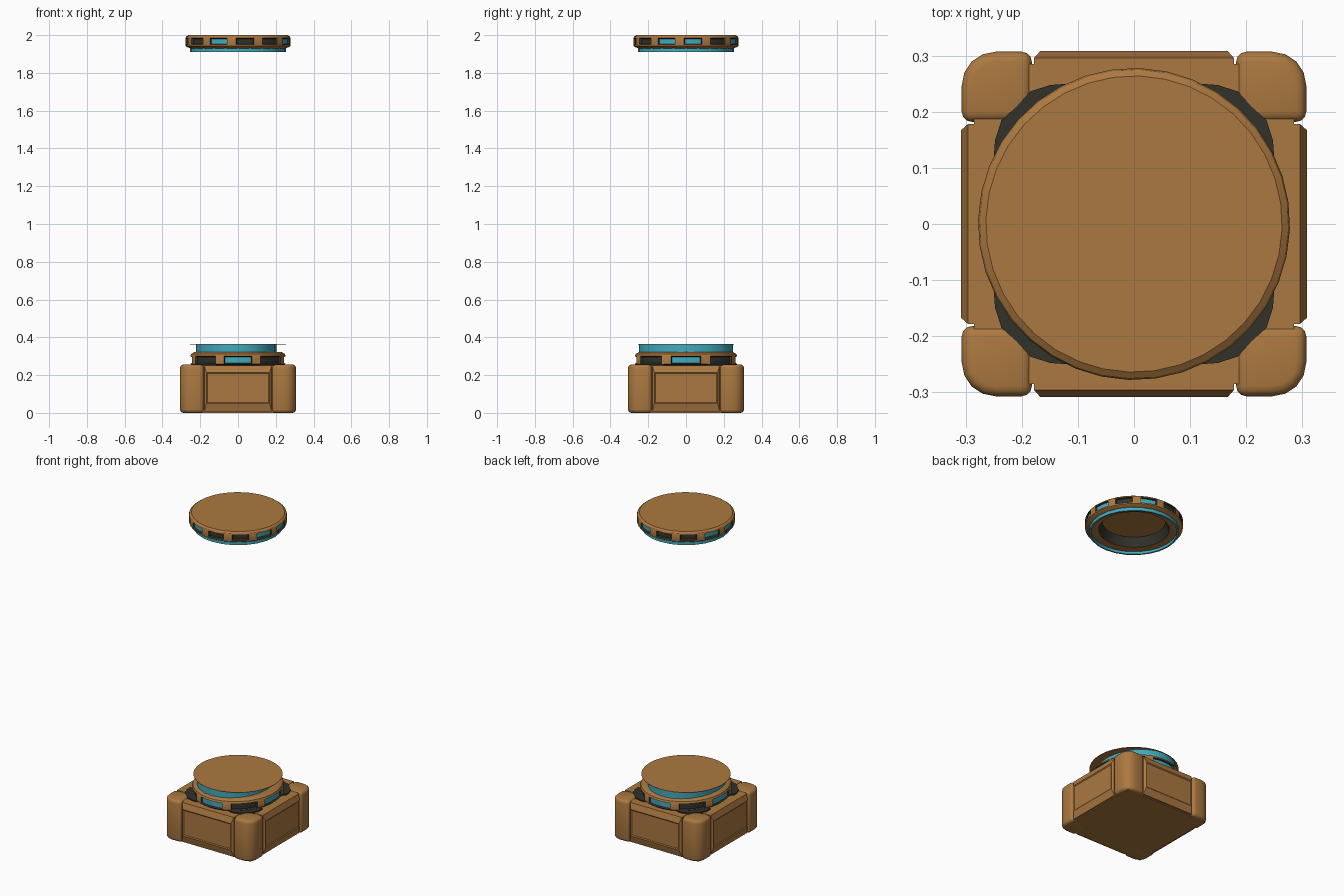
import bpy, bmesh, math
from mathutils import Matrix

if "Cube" in bpy.data.objects:
    bpy.data.objects.remove(bpy.data.objects["Cube"])


def material(name, rgb):
    m = bpy.data.materials.new(name)
    m.diffuse_color = (*rgb, 1)
    m.use_nodes = True
    m.node_tree.nodes["Principled BSDF"].inputs["Base Color"].default_value = m.diffuse_color
    return m


MATS = [material("bronze brown", (0.41, 0.190, 0.052)),
        material("teal glow", (0.055, 0.40, 0.50)),
        material("charcoal", (0.032, 0.032, 0.025))]
BROWN, TEAL, DARK = 0, 1, 2


def finish(bm, name, angle=30):
    me = bpy.data.meshes.new(name)
    bm.to_mesh(me)
    bm.free()
    for m in MATS:
        me.materials.append(m)
    me.shade_smooth()
    me.set_sharp_from_angle(angle=math.radians(angle))
    ob = bpy.data.objects.new(name, me)
    bpy.context.collection.objects.link(ob)
    return ob


def box(lo, hi):
    bm = bmesh.new()
    bmesh.ops.create_cube(bm, size=1)
    for v in bm.verts:
        v.co = [(a + b) / 2 + c * (b - a) for a, b, c in zip(lo, hi, v.co)]
    return bm


def lathe(name, profile, n, slot_row=None, slot_step=3, pattern="TD",
          phase=0.0, sx=1.0, ox=0.0):
    """Spin (radius, z, colour of next band) rows; both ends are capped.
    Faces of slot_row become sunken dark-walled slots, floors by pattern."""
    bm = bmesh.new()
    rows = [[bm.verts.new((r * math.cos(2 * math.pi * i / n + phase),
                           r * math.sin(2 * math.pi * i / n + phase), z))
             for i in range(n)] for r, z, _ in profile]
    slots = []
    for j in range(len(rows) - 1):
        for i in range(n):
            k = (i + 1) % n
            f = bm.faces.new((rows[j][i], rows[j][k],
                              rows[j + 1][k], rows[j + 1][i]))
            f.material_index = profile[j][2]
            if j == slot_row and i % slot_step < slot_step - 1:
                c = pattern[(i // slot_step) % len(pattern)]
                slots.append((f, TEAL if c == "T" else DARK))
    for row in (rows[0], rows[-1]):
        bm.faces.new(row)
    bmesh.ops.recalc_face_normals(bm, faces=bm.faces[:])
    if slots:
        walls = bmesh.ops.inset_region(bm, faces=[f for f, _ in slots],
                                       thickness=0.004, depth=-0.01,
                                       use_even_offset=True)["faces"]
        for f in walls:
            f.material_index = DARK
        for f, c in slots:
            f.material_index = c
    bm.transform(Matrix.Translation((ox, 0, 0)) @ Matrix.Diagonal((sx, 1, 1, 1)))
    return finish(bm, name)


# Base core
finish(box((-0.285, -0.285, 0), (0.285, 0.285, 0.25)), "base_core")

for k in range(4):
    turn = Matrix.Rotation(k * math.pi / 2, 4, 'Z')

    # Rounded corner posts
    bm = box((0.182, 0.182, 0), (0.307, 0.307, 0.256))
    outer = [e for e in bm.edges
             if all(v.co.x > 0.3 and v.co.y > 0.3 for v in e.verts)]
    bmesh.ops.bevel(bm, geom=outer, offset=0.06, segments=4, profile=0.5,
                    affect='EDGES')
    rim = [e for e in bm.edges if e.calc_face_angle(0) > math.radians(40)]
    bmesh.ops.bevel(bm, geom=rim, offset=0.018, segments=3, profile=0.5,
                    affect='EDGES')
    bm.transform(turn)
    finish(bm, f"corner_post_{k + 1}", 40)

    # Raised side panels with sloping borders
    bm = box((-0.178, -0.296, 0.006), (0.178, -0.24, 0.252))
    face = min(bm.faces, key=lambda f: f.calc_center_median().y)
    new = bmesh.ops.extrude_discrete_faces(bm, faces=[face])["faces"][0]
    for v in new.verts:
        v.co = (v.co.x * 0.94, -0.308, 0.05 if v.co.z < 0.1 else 0.215)
    bmesh.ops.inset_region(bm, faces=[new], thickness=0.008, depth=-0.004)
    bm.transform(turn)
    finish(bm, f"side_panel_{k + 1}", 15)

    # Dark corner plates on the base top beside the collar
    bm = bmesh.new()
    outline = [(0.23, 65), (0.23, 45), (0.23, 25), (0.276, 25), (0.289, 31),
               (0.300, 38), (0.296, 45), (0.300, 52), (0.289, 59), (0.276, 65)]
    f = bm.faces.new([bm.verts.new((r * math.cos(math.radians(a)),
                                    r * math.sin(math.radians(a)), 0.249))
                      for r, a in outline])
    for v in bmesh.ops.extrude_face_region(bm, geom=[f])["geom"]:
        if isinstance(v, bmesh.types.BMVert):
            v.co.z += 0.0095
    for f in bm.faces:
        f.material_index = DARK
    bmesh.ops.recalc_face_normals(bm, faces=bm.faces[:])
    bm.transform(turn)
    finish(bm, f"corner_plate_{k + 1}")

# Lower slotted collar: teal slots on the sides, dark ones on the diagonals
lathe("lower_collar",
      [(0.255, 0.245, DARK), (0.273, 0.260, BROWN), (0.273, 0.300, BROWN),
       (0.268, 0.312, BROWN), (0.250, 0.322, BROWN)], 32, slot_row=1,
      slot_step=4, phase=-math.pi * 3 / 32, sx=0.93)

# Teal drum under an overhanging thin brown disc
lathe("lower_glow_drum", [(0.25, 0.315, TEAL), (0.25, 0.363, BROWN)], 24,
      sx=0.85, ox=-0.01)
lathe("lower_top_disc", [(0.253, 0.363, BROWN), (0.253, 0.365, BROWN)], 32)

# Floating lid: slotted rim, hollow dark underside
lathe("floating_lid",
      [(0.0005, 1.985, BROWN), (0.18, 1.985, DARK), (0.20, 1.93, BROWN),
       (0.243, 1.926, BROWN), (0.268, 1.936, BROWN), (0.277, 1.942, BROWN),
       (0.278, 1.950, BROWN), (0.278, 1.984, BROWN), (0.275, 1.992, BROWN),
       (0.264, 2.0, BROWN)], 36,
      slot_row=6, slot_step=3, pattern="DDTTDT", phase=math.radians(-92))

# Thin teal ring below the lid
bm = bmesh.new()
loops = [[bm.verts.new((r * math.cos(math.tau * i / 24),
                        r * math.sin(math.tau * i / 24), z))
          for i in range(24)]
         for r, z in ((0.254, 1.91), (0.254, 1.94), (0.244, 1.94), (0.244, 1.91))]
for j in range(4):
    for i in range(24):
        a, b, k = loops[j], loops[(j + 1) % 4], (i + 1) % 24
        bm.faces.new((a[i], a[k], b[k], b[i])).material_index = TEAL
bmesh.ops.recalc_face_normals(bm, faces=bm.faces[:])
finish(bm, "lid_glow_ring")
